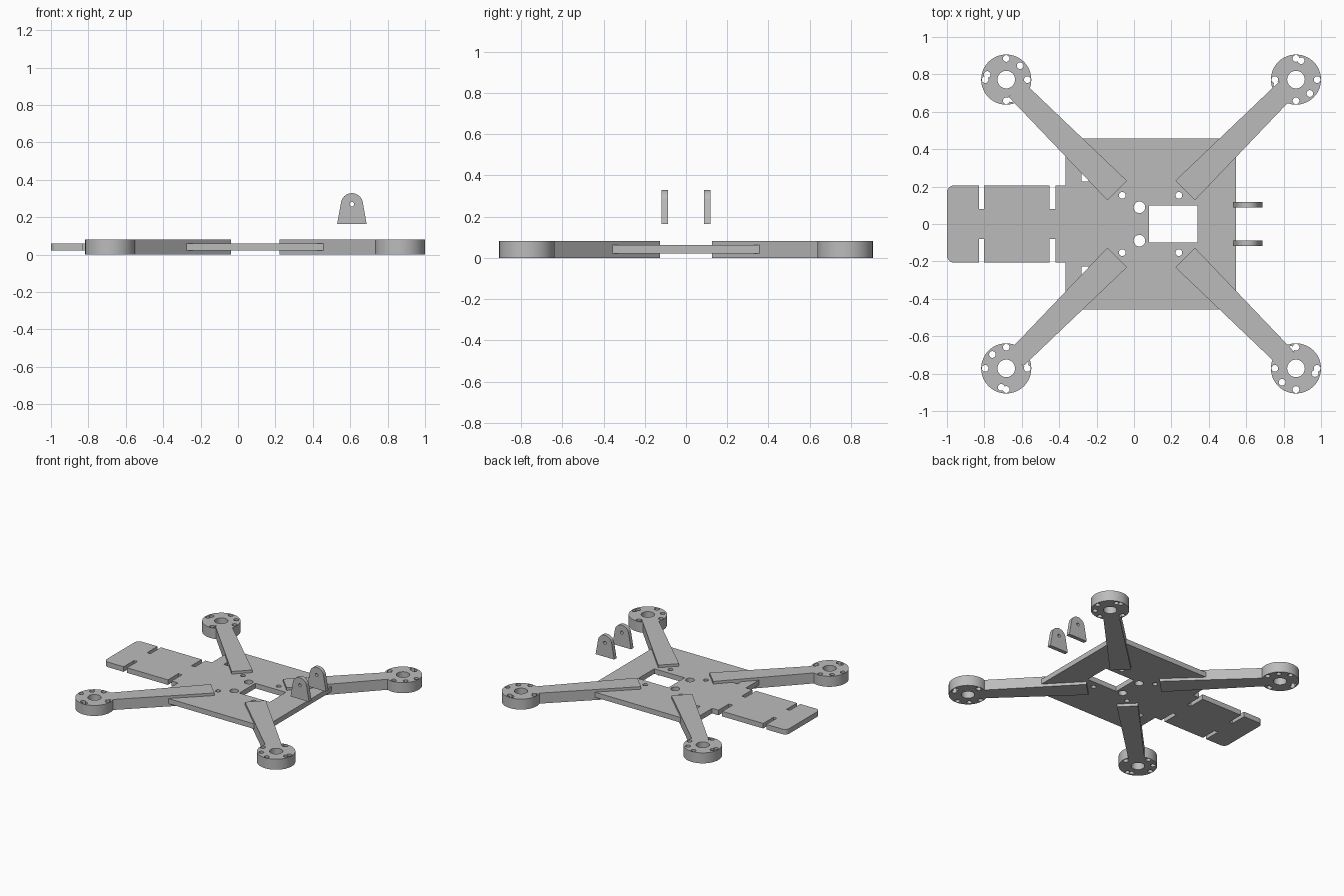
import bpy, bmesh
from math import sin, cos, pi, radians
from mathutils import Matrix, Vector

cube = bpy.data.objects.get("Cube")
if cube:
    bpy.data.objects.remove(cube)

grey = bpy.data.materials.new("matte grey")
grey.use_nodes = True
COLOR = (0.5, 0.5, 0.5, 1)
grey.diffuse_color = COLOR
grey.node_tree.nodes["Principled BSDF"].inputs["Base Color"].default_value = COLOR


def arc(x, y, r, start, end, steps):
    return [(x + r * cos(radians(start + (end - start) * i / steps)),
             y + r * sin(radians(start + (end - start) * i / steps))) for i in range(steps + 1)]


def circle(x, y, r, steps=24):
    return arc(x, y, r, 0, 360, steps)[:-1]


def rect(x0, x1, y0, y1):
    return [(x0, y0), (x1, y0), (x1, y1), (x0, y1)]


def prism(name, outline, z0, z1):
    """Extrude a flat outline from z0 to z1."""
    bm = bmesh.new()
    base = bm.faces.new([bm.verts.new((x, y, z0)) for x, y in outline])
    top = bmesh.ops.extrude_face_region(bm, geom=[base])["geom"]
    bmesh.ops.translate(bm, verts=[v for v in top if isinstance(v, bmesh.types.BMVert)],
                        vec=(0, 0, z1 - z0))
    bmesh.ops.recalc_face_normals(bm, faces=bm.faces)
    mesh = bpy.data.meshes.new(name)
    bm.to_mesh(mesh)
    bm.free()
    mesh.materials.append(grey)
    obj = bpy.data.objects.new(name, mesh)
    bpy.context.collection.objects.link(obj)
    return obj


def activate(obj):
    bpy.ops.object.select_all(action="DESELECT")
    obj.select_set(True)
    bpy.context.view_layer.objects.active = obj


def cut(obj, outlines):
    """Punch vertical holes through a part."""
    activate(obj)
    for outline in outlines:
        cutter = prism("cutter", outline, -1, 1)
        mod = obj.modifiers.new("hole", "BOOLEAN")
        mod.operation, mod.solver, mod.object = "DIFFERENCE", "EXACT", cutter
        bpy.ops.object.modifier_apply(modifier=mod.name)
        bpy.data.objects.remove(cutter)


def smooth(obj):
    activate(obj)
    bpy.ops.object.shade_smooth_by_angle(angle=radians(30))


# Body plate with a slotted tail: trace one half, then mirror it
half = [(0.545, 0.457), (-0.367, 0.457), (-0.367, 0.206)]
for x0, x1 in ((-0.453, -0.421), (-0.83, -0.802)):
    half += [(x1, 0.206), (x1, 0.079), (x0, 0.079), (x0, 0.206)]
half += arc(-0.962, 0.168, 0.038, 90, 180, 8)
plate = prism("body_plate", half + [(x, -y) for x, y in reversed(half)], 0.022, 0.061)

# Window, cable holes, screw holes and corner notches
holes = [rect(0.08, 0.339, -0.098, 0.098)]
for s in (1, -1):
    holes += [circle(0.029, s * 0.089, 0.031),
              circle(-0.063, s * 0.153, 0.018), circle(0.24, s * 0.153, 0.018),
              rect(-0.28, -0.22, *sorted((s * 0.227, s * 0.287)))]
cut(plate, holes)
smooth(plate)

# Motor mounts and tapered arms, each a quarter turn from the last
CORNERS = (("back_right", -0.683, 0.772), ("front_right", -0.683, -0.772),
           ("front_left", 0.866, -0.772), ("back_left", 0.866, 0.772))
for i, (corner, x, y) in enumerate(CORNERS):
    turn = 90 * i
    mount = prism("motor_mount_" + corner, circle(0, 0, 0.134, 64), 0, 0.081)
    holes = [circle(0, 0, 0.047, 32)]
    for count, first, radius in ((4, 0, 0.113), (3, 45, 0.105)):
        for k in range(count):
            a = radians(first + 360 * k / count)
            holes.append(circle(radius * cos(a), radius * sin(a), 0.018, 20))
    cut(mount, holes)
    smooth(mount)
    arm = prism("arm_" + corner, [(0.075, -0.056), (0.838, -0.074), (0.838, 0.074), (0.075, 0.056)],
                0, 0.081)
    place = Matrix.Translation((x, y, 0))
    mount.matrix_world = place @ Matrix.Rotation(radians(turn), 4, "Z")
    arm.matrix_world = place @ Matrix.Rotation(radians(turn - 45), 4, "Z")

# Two upright brackets with a rounded top and a pin hole
for side, y in (("front", -0.103), ("back", 0.103)):
    outline = [(-0.079, -0.107), (0.079, -0.107)] + arc(0, 0, 0.059, 12, 168, 24)
    bracket = prism("bracket_" + side, outline, -0.015, 0.015)
    cut(bracket, [circle(0, 0, 0.012, 16)])
    smooth(bracket)
    bracket.matrix_world = Matrix.Translation((0.609, y, 0.27)) @ Matrix.Rotation(pi / 2, 4, "X")
